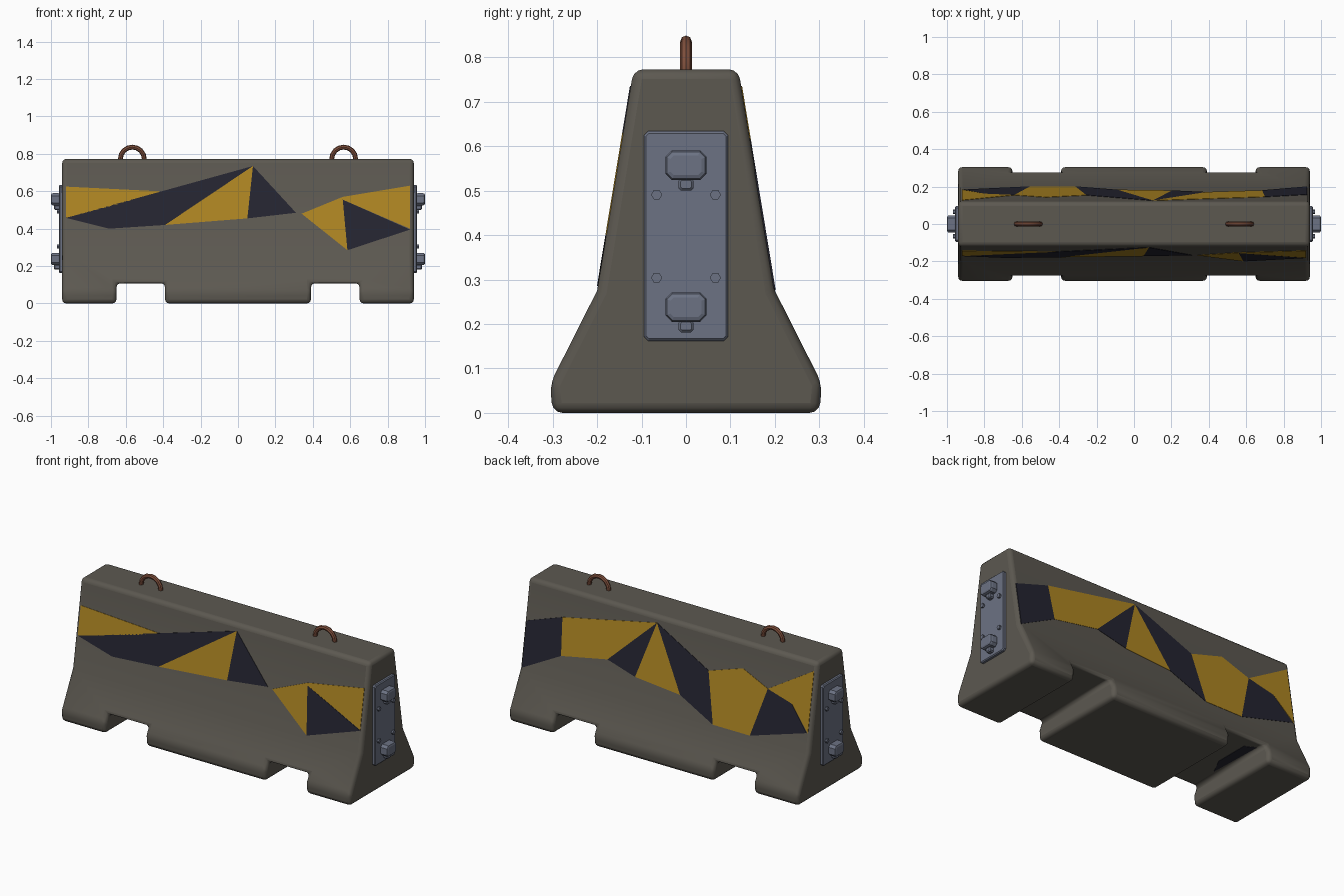
import bpy, bmesh, math
from mathutils import Vector

cube = bpy.data.objects.get("Cube")
if cube:
    bpy.data.objects.remove(cube, do_unlink=True)


def material(name, rgb):
    m = bpy.data.materials.new(name)
    m.use_nodes = True
    m.diffuse_color = (*rgb, 1)
    node = next(n for n in m.node_tree.nodes if n.type == 'BSDF_PRINCIPLED')
    node.inputs["Base Color"].default_value = (*rgb, 1)
    node.inputs["Roughness"].default_value = 0.8
    return m


CONCRETE = material("concrete", (0.107, 0.098, 0.081))
YELLOW = material("yellow paint", (0.42, 0.235, 0.016))
NAVY = material("navy paint", (0.018, 0.018, 0.03))
STEEL = material("blue grey steel", (0.15, 0.17, 0.23))
RUST = material("rusty iron", (0.21, 0.078, 0.045))


def prism(name, loop, depth, mat):
    """Closed solid from a loop of points, extruded along the depth vector."""
    bm = bmesh.new()
    face = bm.faces.new([bm.verts.new(p) for p in loop])
    new = bmesh.ops.extrude_face_region(bm, geom=[face])["geom"]
    bmesh.ops.translate(bm, vec=depth,
                        verts=[g for g in new if isinstance(g, bmesh.types.BMVert)])
    bmesh.ops.recalc_face_normals(bm, faces=bm.faces)
    mesh = bpy.data.meshes.new(name)
    bm.to_mesh(mesh)
    bm.free()
    ob = bpy.data.objects.new(name, mesh)
    bpy.context.collection.objects.link(ob)
    if mat:
        mesh.materials.append(mat)
    return ob


def select(ob):
    bpy.ops.object.select_all(action='DESELECT')
    ob.select_set(True)
    bpy.context.view_layer.objects.active = ob


def bevel(ob, width, segments, angle=25):
    b = ob.modifiers.new("Bevel", 'BEVEL')
    b.width, b.segments = width, segments
    b.limit_method, b.angle_limit = 'ANGLE', math.radians(angle)


def box(name, lo, hi, mat):
    loop = [(lo[0], lo[1], lo[2]), (hi[0], lo[1], lo[2]),
            (hi[0], hi[1], lo[2]), (lo[0], hi[1], lo[2])]
    return prism(name, loop, (0, 0, hi[2] - lo[2]), mat)


# Barrier body: flared profile with two lifting notches
half = [(0.30, 0), (0.306, 0.065), (0.2, 0.275), (0.118, 0.773)]
outline = half + [(-y, z) for y, z in reversed(half)]
body = prism("barrier_body", [(-0.94, y, z) for y, z in outline], (1.88, 0, 0), CONCRETE)
for side in (-1, 1):
    x = side * 0.52
    cutter = box("notch_cutter", (x - 0.13, -0.5, -0.2), (x + 0.13, 0.5, 0.108), None)
    cutter.hide_render = True
    cut = body.modifiers.new("Notch", 'BOOLEAN')
    cut.operation, cut.solver, cut.object = 'DIFFERENCE', 'EXACT', cutter
    select(body)
    bpy.ops.object.modifier_apply(modifier=cut.name)
    bpy.data.objects.remove(cutter, do_unlink=True)
bevel(body, 0.022, 3, 20)
select(body)
bpy.ops.object.shade_smooth_by_angle(angle=math.radians(40))


# Painted camouflage patches lying on the sloped sides
def patch(name, points, facing, mat):
    def surface(z):
        return 0.2 - (z - 0.275) * 0.082 / 0.498
    loop = [(x, facing * (surface(z) + 0.002), z) for x, z in points]
    prism(name, loop, (0, -facing * 0.005, 0), mat)


peak, mid, fork = (0.08, 0.735), (0.05, 0.455), (0.56, 0.555)
front = [
    (YELLOW, [(-0.92, 0.625), (-0.42, 0.60), (-0.42, 0.59), (-0.92, 0.458)]),
    (NAVY, [(-0.92, 0.458), peak, (-0.39, 0.42), (-0.69, 0.40)]),
    (YELLOW, [peak, mid, (-0.39, 0.42)]),
    (NAVY, [peak, (0.31, 0.485), mid]),
    (YELLOW, [(0.34, 0.48), (0.56, 0.57), (0.92, 0.63), (0.92, 0.40), fork, (0.585, 0.285)]),
    (NAVY, [fork, (0.92, 0.395), (0.585, 0.285)]),
]
top, left_low, low = (0.1, 0.735), (0.39, 0.46), (0.205, 0.41)
shoulder, foot = (-0.255, 0.56), (-0.315, 0.277)
knot, toe = (-0.64, 0.557), (-0.555, 0.277)
back = [
    (NAVY, [(0.925, 0.54), (0.7, 0.615), (0.685, 0.405), (0.925, 0.28)]),
    (YELLOW, [(0.7, 0.615), top, left_low, (0.685, 0.405)]),
    (NAVY, [top, low, left_low]),
    (YELLOW, [top, (-0.09, 0.385), low]),
    (NAVY, [top, shoulder, foot, (-0.09, 0.385)]),
    (YELLOW, [shoulder, (-0.47, 0.627), knot, toe, foot]),
    (NAVY, [knot, (-0.8, 0.515), (-0.91, 0.38), toe]),
    (YELLOW, [knot, (-0.92, 0.725), (-0.92, 0.38), (-0.8, 0.515)]),
]
for facing, label, shapes in ((-1, "front", front), (1, "back", back)):
    for i, (mat, points) in enumerate(shapes):
        patch(f"{label}_paint_{i + 1}", points, facing, mat)
# Stray paint on the ceiling of one notch
prism("notch_paint", [(-0.62, -0.1, 0.106), (-0.57, 0.0, 0.106), (-0.57, 0.2, 0.106),
                      (-0.63, 0.23, 0.106)], (0, 0, 0.005), NAVY)


# End plates with coupling blocks, pins and hexagonal bolts
def polygon(x, y, z, radius, sides, turn=0.0):
    angles = [turn + 2 * math.pi * i / sides for i in range(sides)]
    return [(x, y + radius * math.cos(a), z + radius * math.sin(a)) for a in angles]


def chamfered(x, z, w, h, c):
    quarter = [(w, h - c), (w - c, h)]
    right = [(w, c - h)] + quarter[:1] + quarter[1:] + [(c - w, h)]
    pts = right + [(-w, h - c), (-w, c - h), (c - w, -h), (w - c, -h)]
    return [(x, y, z + dz) for y, dz in pts]


for side, label in ((1, "left"), (-1, "right")):
    plate = prism(f"{label}_end_plate", chamfered(side * 0.93, 0.398, 0.095, 0.236, 0.01),
                  (side * 0.027, 0, 0), STEEL)
    bevel(plate, 0.005, 1, 50)
    for z in (0.238, 0.557):
        block = prism(f"{label}_coupling_block", chamfered(side * 0.95, z, 0.046, 0.033, 0.014),
                      (side * 0.05, 0, 0), STEEL)
        bevel(block, 0.011, 2, 50)
        pin = prism(f"{label}_coupling_pin", chamfered(side * 0.95, z - 0.043, 0.017, 0.014, 0.006),
                    (side * 0.033, 0, 0), STEEL)
        bevel(pin, 0.005, 1, 50)
    for y in (-0.066, 0.066):
        for z in (0.304, 0.491):
            prism(f"{label}_bolt", polygon(side * 0.95, y, z, 0.0125, 6),
                  (side * 0.018, 0, 0), STEEL)

# Lifting loops on the top
for side, label in ((1, "left"), (-1, "right")):
    bpy.ops.mesh.primitive_torus_add(location=(side * 0.565, 0, 0.772),
                                     rotation=(math.pi / 2, 0, 0), major_segments=16,
                                     minor_segments=8, major_radius=0.064, minor_radius=0.013)
    loop = bpy.context.object
    loop.name = f"{label}_lifting_loop"
    loop.data.materials.append(RUST)
    bpy.ops.object.shade_smooth_by_angle(angle=math.radians(30))
